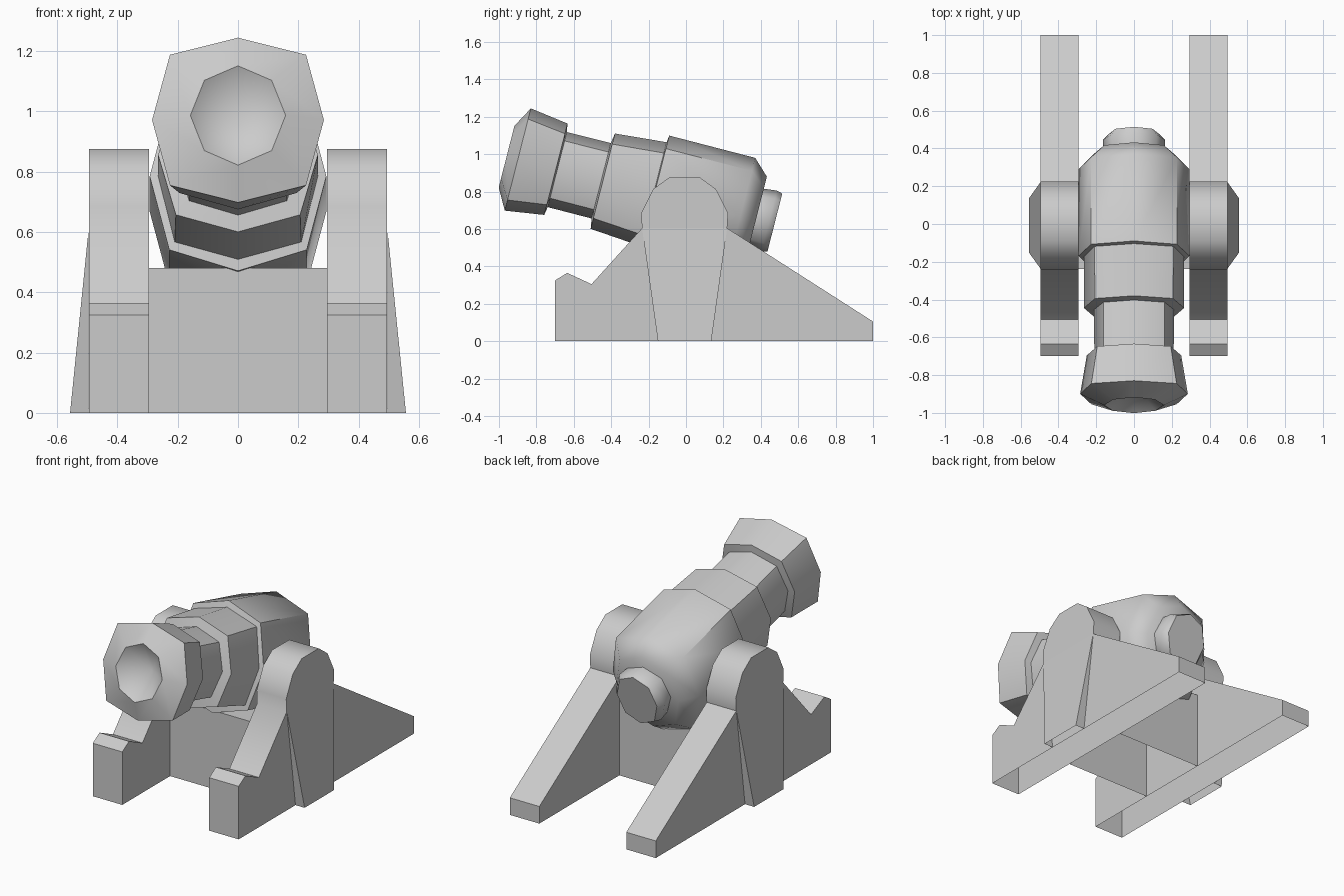
import bpy, bmesh, math
from mathutils import Vector

if "Cube" in bpy.data.objects:
    bpy.data.objects.remove(bpy.data.objects["Cube"])

TILT = math.radians(14.3)
AXIS_Z = 0.742          # height of the barrel axis at y = 0


def finish(name, bm, angle=50):
    bmesh.ops.recalc_face_normals(bm, faces=bm.faces)
    me = bpy.data.meshes.new(name)
    bm.to_mesh(me)
    bm.free()
    ob = bpy.data.objects.new(name, me)
    bpy.context.collection.objects.link(ob)
    bpy.ops.object.select_all(action='DESELECT')
    ob.select_set(True)
    bpy.context.view_layer.objects.active = ob
    bpy.ops.object.shade_smooth_by_angle(angle=math.radians(angle))
    return ob


def on_axis(x, s, t):
    """x across, s along the barrel toward the breech, t upward from its axis"""
    c, n = math.cos(TILT), math.sin(TILT)
    return Vector((x, c * s + n * t, AXIS_Z - n * s + c * t))


def octagon_tube(name, rings, shift=0.0, bore_depth=0.0):
    """rings: (s, half width, half height, diagonal fullness)"""
    bm = bmesh.new()
    loops = []
    for s, rx, rt, full in rings:
        loop = []
        for i in range(8):
            a = i * math.pi / 4
            k = full if i % 2 else 1.0
            loop.append(bm.verts.new(on_axis(k * rx * math.sin(a), s, shift + k * rt * math.cos(a))))
        loops.append(loop)
    for a, b in zip(loops, loops[1:]):
        for i in range(8):
            j = (i + 1) % 8
            bm.faces.new((a[i], a[j], b[j], b[i]))
    bm.faces.new(loops[-1])
    if bore_depth:
        tip = bm.verts.new(on_axis(0, rings[0][0] + bore_depth, 0))
        for i in range(8):
            bm.faces.new((loops[0][i], loops[0][(i + 1) % 8], tip))
    else:
        bm.faces.new(loops[0])
    return finish(name, bm)


# Barrel: muzzle swell, neck, collar, main body, breech
octagon_tube("barrel", [
    (-0.990, 0.158, 0.170, 1.00),
    (-0.928, 0.285, 0.282, 1.12),
    (-0.718, 0.250, 0.252, 1.10),
    (-0.710, 0.210, 0.207, 1.08),
    (-0.468, 0.212, 0.208, 1.08),
    (-0.459, 0.265, 0.263, 1.10),
    (-0.180, 0.265, 0.286, 1.12),
    (-0.175, 0.293, 0.324, 1.10),
    (0.300, 0.293, 0.322, 1.10),
    (0.385, 0.210, 0.240, 1.06),
], bore_depth=0.13)

# Breech knob
octagon_tube("breech_knob", [
    (0.380, 0.160, 0.160, 1.03),
    (0.455, 0.165, 0.168, 1.03),
    (0.487, 0.135, 0.160, 1.03),
], shift=0.013)

# Carriage sides (open underneath) with a flared outer buttress
OUTLINE = [(-0.70, 0), (-0.70, 0.325), (-0.635, 0.365), (-0.505, 0.305),
           (-0.235, 0.604), (-0.24, 0.685), (-0.176, 0.813), (-0.09, 0.875),
           (0.075, 0.875), (0.16, 0.813), (0.225, 0.685), (0.22, 0.604),
           (1.0, 0.105), (1.0, 0)]
for side, label in ((-1, "left"), (1, "right")):
    bm = bmesh.new()
    inner = [bm.verts.new((side * 0.295, y, z)) for y, z in OUTLINE]
    outer = [bm.verts.new((side * 0.495, y, z)) for y, z in OUTLINE]
    bm.faces.new(inner)
    bm.faces.new(outer)
    for i in range(len(OUTLINE) - 1):
        bm.faces.new((inner[i], inner[i + 1], outer[i + 1], outer[i]))
    finish("carriage_side_" + label, bm)

    bm = bmesh.new()
    low = [bm.verts.new((side * 0.557, y, 0)) for y in (-0.15, 0.135)]
    base = [bm.verts.new((side * 0.495, y, 0)) for y in (-0.15, 0.135)]
    top = [bm.verts.new((side * 0.496, y, 0.604)) for y in (-0.235, 0.22)]
    bm.faces.new((low[0], low[1], top[1], top[0]))
    for a, b, c in zip(low, base, top):
        bm.faces.new((a, b, c))
    finish("buttress_" + label, bm)

# Cross block joining the sides (open underneath)
bm = bmesh.new()
path = [(-0.237, 0), (-0.237, 0.48), (0.225, 0.48), (0.225, 0)]
rows = [[bm.verts.new((x, y, z)) for y, z in path] for x in (-0.295, 0.295)]
for i in range(3):
    bm.faces.new((rows[0][i], rows[0][i + 1], rows[1][i + 1], rows[1][i]))
finish("cross_block", bm)
